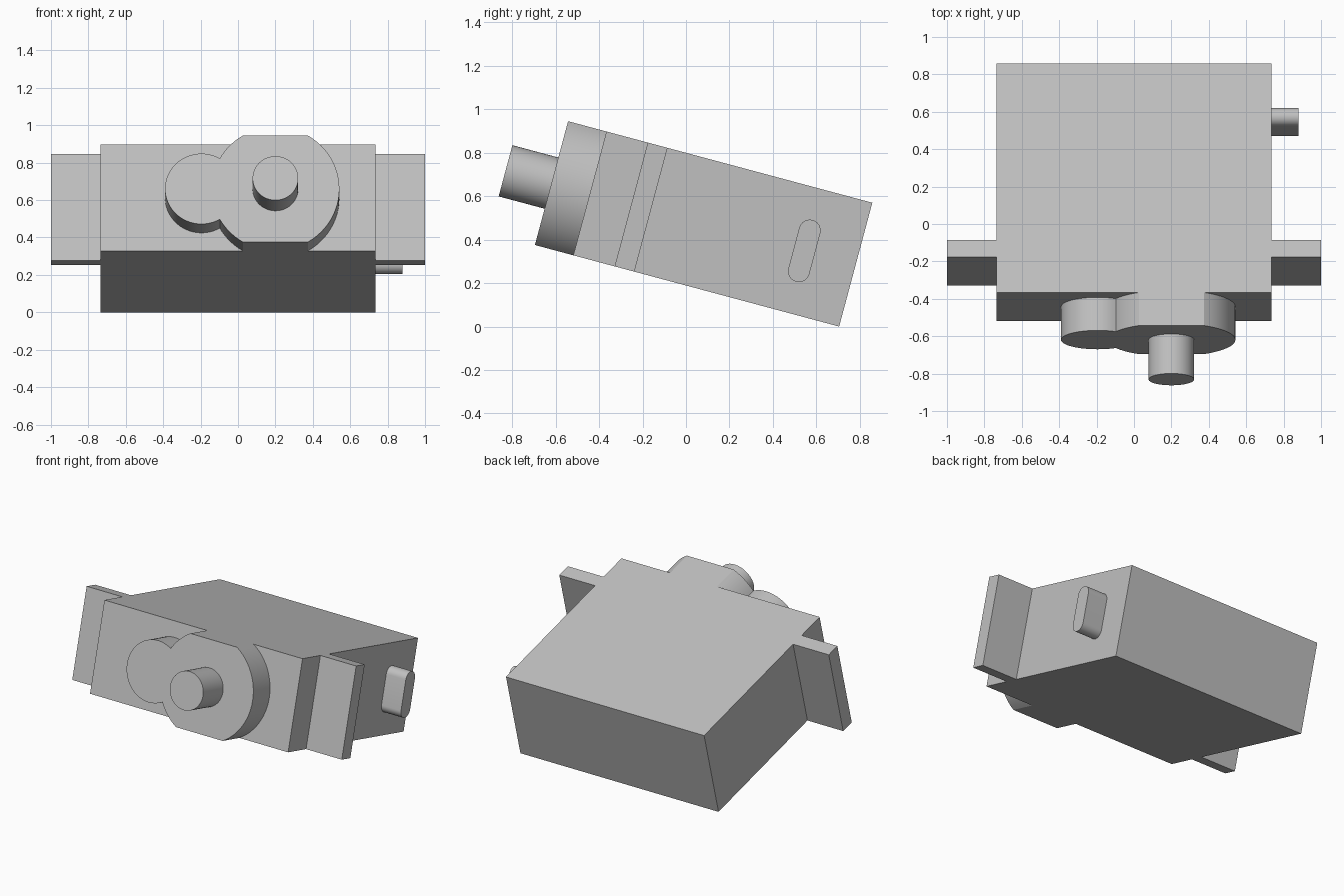
import bpy, bmesh
from math import radians, sin, cos, asin, atan2, pi, sqrt
from mathutils import Matrix

cube = bpy.data.objects.get("Cube")
if cube:
    bpy.data.objects.remove(cube, do_unlink=True)

# Sizes in the case's own frame: x across, y = -depth towards the front, z up
TILT = Matrix.Translation((0, 0.705, 0)) @ Matrix.Rotation(radians(-15), 4, 'X')
HEIGHT, LENGTH, HALF_W = 0.59, 1.267, 0.735
MID = HEIGHT / 2
BOSS_FRONT, SHAFT_FRONT = 1.45, 1.669

grey = bpy.data.materials.new("light grey plastic")
grey.use_nodes = True
colour = (0.53, 0.53, 0.53, 1)
grey.diffuse_color = colour
grey.node_tree.nodes["Principled BSDF"].inputs["Base Color"].default_value = colour


def arc(cx, cy, r, start, end, steps=24):
    """Points along an arc, both ends included."""
    return [(cx + r * cos(start + (end - start) * i / steps),
             cy + r * sin(start + (end - start) * i / steps)) for i in range(steps + 1)]


def prism(name, outline, start, end, place):
    """Extrude a flat outline from start to end; place maps (p, q, depth) to the case frame."""
    bm = bmesh.new()
    low, high = [[bm.verts.new(place(p, q, d)) for p, q in outline] for d in (start, end)]
    bm.faces.new(low)
    bm.faces.new(high)
    for i in range(len(outline)):
        j = (i + 1) % len(outline)
        bm.faces.new((low[i], low[j], high[j], high[i]))
    bmesh.ops.recalc_face_normals(bm, faces=bm.faces)
    mesh = bpy.data.meshes.new(name)
    bm.to_mesh(mesh)
    bm.free()
    mesh.materials.append(grey)
    obj = bpy.data.objects.new(name, mesh)
    bpy.context.collection.objects.link(obj)
    obj.matrix_world = TILT
    bpy.ops.object.select_all(action='DESELECT')
    obj.select_set(True)
    bpy.context.view_layer.objects.active = obj
    bpy.ops.object.shade_smooth_by_angle(angle=radians(30))
    return obj


def forward(p, q, d):
    return (p, -d, q)


def sideways(p, q, d):
    return (d, -p, q)


def rectangle(x0, x1):
    return [(x0, 0), (x1, 0), (x1, HEIGHT), (x0, HEIGHT)]


# Case and the two mounting tabs
prism("case", rectangle(-HALF_W, HALF_W), 0, LENGTH, forward)
for side, name in ((1, "left_mounting_tab"), (-1, "right_mounting_tab")):
    prism(name, rectangle(side * HALF_W, side), 0.976, 1.07, forward)

# Gear housing: a large disc cut flat at top and bottom, merged with a small disc
big_x, big_r, small_x, small_r = 0.2, 0.342, -0.195, 0.195
gap = big_x - small_x
reach = (gap**2 + big_r**2 - small_r**2) / (2 * gap)
rise = sqrt(big_r**2 - reach**2)
flat = asin(MID / big_r)
big_meet = pi - atan2(rise, reach)
small_meet = atan2(rise, gap - reach)
housing = arc(big_x, MID, big_r, -flat, flat)
housing += arc(big_x, MID, big_r, pi - flat, big_meet, 8)
housing += arc(small_x, MID, small_r, small_meet, 2 * pi - small_meet, 40)[1:-1]
housing += arc(big_x, MID, big_r, 2 * pi - big_meet, pi + flat, 8)
prism("gear_housing", housing, LENGTH, BOSS_FRONT, forward)

# Output shaft
prism("output_shaft", arc(big_x, MID, 0.122, 0, 2 * pi, 48)[:-1], BOSS_FRONT, SHAFT_FRONT, forward)

# Rounded cable outlet on the left side
outlet = arc(0.245, MID + 0.097, 0.05, 0, pi, 16) + arc(0.245, MID - 0.097, 0.05, pi, 2 * pi, 16)
prism("cable_outlet", outlet, HALF_W, 0.88, sideways)
